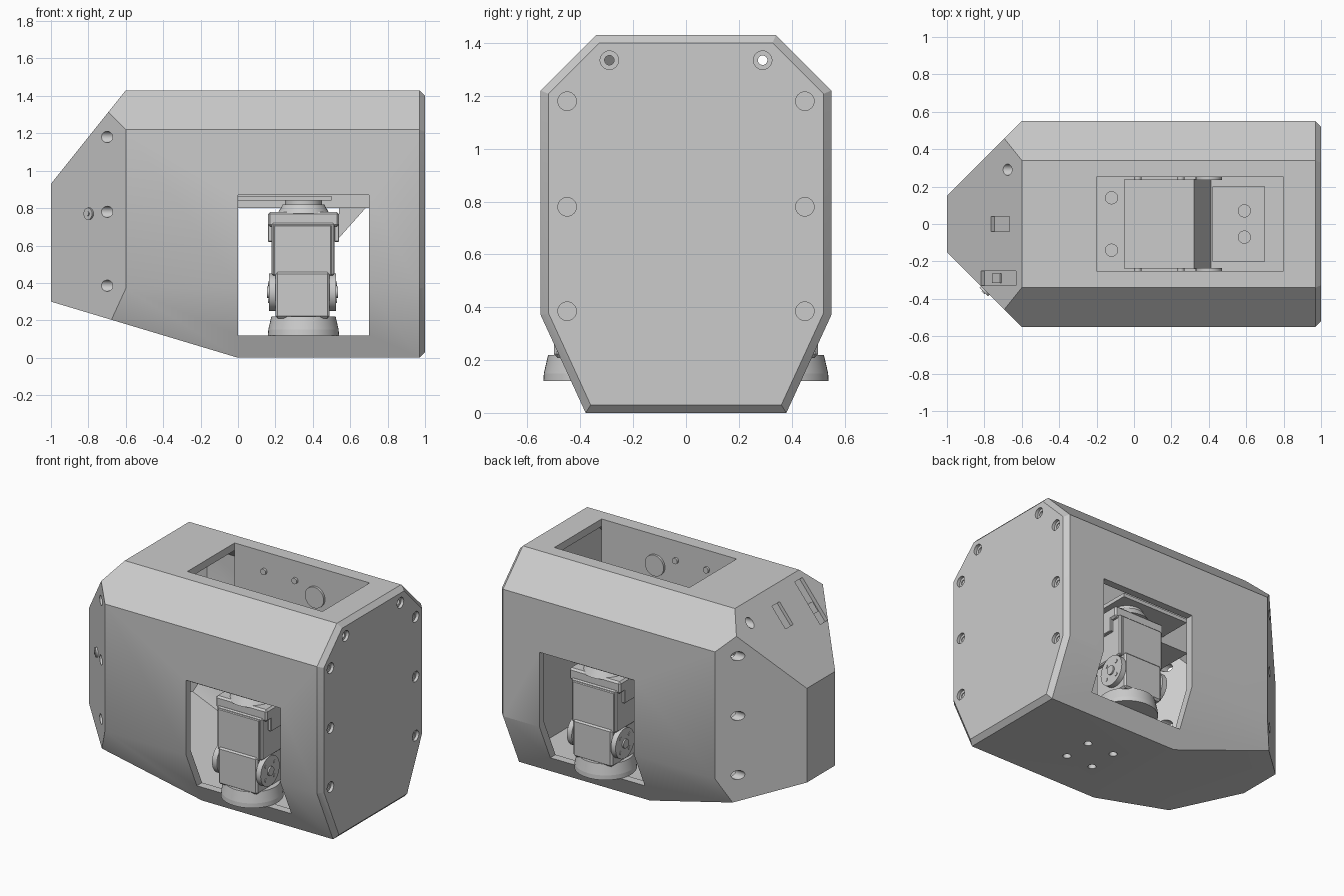
import bpy, bmesh, math
from mathutils import Vector, Matrix

if "Cube" in bpy.data.objects:
    bpy.data.objects.remove(bpy.data.objects["Cube"])

grey = bpy.data.materials.new("light grey")
grey.use_nodes = True
COLOR = (0.6, 0.6, 0.6, 1)
grey.diffuse_color = COLOR
grey.node_tree.nodes["Principled BSDF"].inputs["Base Color"].default_value = COLOR


def finish(name, bm):
    bmesh.ops.recalc_face_normals(bm, faces=bm.faces)
    mesh = bpy.data.meshes.new(name)
    bm.to_mesh(mesh)
    bm.free()
    mesh.materials.append(grey)
    obj = bpy.data.objects.new(name, mesh)
    bpy.context.collection.objects.link(obj)
    return obj


def box(name, lo, hi, bevel=0, turn=None):
    lo, hi = Vector(lo), Vector(hi)
    size = hi - lo
    bm = bmesh.new()
    bmesh.ops.create_cube(bm, size=1)
    bmesh.ops.scale(bm, vec=[abs(c) for c in size], verts=bm.verts)
    if bevel:
        bmesh.ops.bevel(bm, geom=bm.edges[:], offset=bevel, segments=1, affect='EDGES')
    if turn:
        bmesh.ops.transform(bm, matrix=turn, verts=bm.verts)
    bmesh.ops.translate(bm, vec=(lo + hi) / 2, verts=bm.verts)
    return finish(name, bm)


def rod(name, start, end, r1, r2=None, sides=32):
    start, end = Vector(start), Vector(end)
    d = end - start
    bm = bmesh.new()
    spin = d.to_track_quat('Z', 'Y').to_matrix().to_4x4()
    bmesh.ops.create_cone(bm, cap_ends=True, segments=sides, radius1=r1,
                          radius2=r1 if r2 is None else r2, depth=d.length,
                          matrix=Matrix.Translation((start + end) / 2) @ spin)
    return finish(name, bm)


def prism(name, outline, y0, y1):
    bm = bmesh.new()
    face = bm.faces.new([bm.verts.new((x, y0, z)) for x, z in outline])
    new = bmesh.ops.extrude_face_region(bm, geom=[face])["geom"]
    bmesh.ops.translate(bm, vec=(0, y1 - y0, 0),
                        verts=[v for v in new if isinstance(v, bmesh.types.BMVert)])
    return finish(name, bm)


def hull(name, inset, chamfer):
    """Convex body sliced from a block by its outer planes."""
    planes = [((0, 0, 1.43), (0, 0, 1)), ((0, 0, 0), (0, 0, -1))]
    for s in (1, -1):
        planes += [((0, s * .55, 0), (0, s, 0)),
                   ((0, s * .34, 1.43), (0, s, 1)),
                   ((0, s * .38, 0), (0, s * .37, -.17))]
    sides = [(Vector(p), Vector(n).normalized()) for p, n in planes]
    cuts = sides + [(Vector((1, 0, 0)), Vector((1, 0, 0))),
                    (Vector((-1, 0, 0)), Vector((-1, 0, 0))),
                    (Vector((-.6, 0, 1.43)), Vector((-.5, 0, .4)).normalized()),
                    (Vector((0, 0, 0)), Vector((-.3, 0, -1)).normalized())]
    cuts += [(Vector((-.6, s * .55, 0)), Vector((-1, s, 0)).normalized()) for s in (1, -1)]
    if chamfer:
        cuts += [(p + Vector((.97, 0, 0)), (n + Vector((1, 0, 0))).normalized())
                 for p, n in sides]
    bm = bmesh.new()
    bmesh.ops.create_cube(bm, size=4)
    for p, n in cuts:
        cut = bmesh.ops.bisect_plane(bm, geom=bm.verts[:] + bm.edges[:] + bm.faces[:],
                                     plane_co=p - n * inset, plane_no=n, clear_outer=True)
        rim = [e for e in cut["geom_cut"] if isinstance(e, bmesh.types.BMEdge)]
        bmesh.ops.edgenet_fill(bm, edges=rim)
    return finish(name, bm)


def carve(obj, cutters):
    for c in cutters:
        mod = obj.modifiers.new("cut", 'BOOLEAN')
        mod.operation, mod.solver, mod.object = 'DIFFERENCE', 'EXACT', c
    deps = bpy.context.evaluated_depsgraph_get()
    obj_mesh = bpy.data.meshes.new_from_object(obj.evaluated_get(deps))
    obj.modifiers.clear()
    obj.data = obj_mesh
    for c in cutters:
        bpy.data.objects.remove(c)


# Hollow housing with windows, bolt holes and nose recesses
housing = hull("housing", 0, True)
slope = Matrix.Rotation(-math.atan2(.5, .4), 4, 'Y')
cutters = [hull("cavity", .05, False),
           box("side_windows", (0, -1, .12), (.7, 1, .87)),
           box("top_opening", (-.2, -.25, 1.2), (.8, .25, 2)),
           box("nose_recess", (-.87, -.33, 1.25), (-.57, -.25, 1.29), turn=slope),
           box("nose_slot", (-.80, -.04, 1.26), (-.64, .04, 1.32), turn=slope)]
bolts = [(s * y, z) for s in (1, -1)
         for y, z in ((.29, 1.335), (.45, 1.18), (.45, .78), (.45, .385))]
for y, z in bolts:
    cutters += [rod("cap_hole", (.8, y, z), (1.1, y, z), .018),
                rod("counterbore", (.98, y, z), (1.1, y, z), .035)]
    if (y, z) != (-.29, 1.335):
        cutters.append(rod("nose_hole", (-1.2, y, z), (-.5, y, z), .03))
for dx in (-.1, .1):
    for dy in (-.1, .1):
        cutters.append(rod("floor_hole", (.35 + dx, dy, -.1), (.35 + dx, dy, .2), .025))
carve(housing, cutters)

# Screws in the end cap and a port on the nose
for y, z in bolts:
    if z < 1.3:
        rod("cap_screw", (.95, y, z), (.975, y, z), .022)
rod("nose_port", (-.77, -.33, .77), (-.803, -.363, .77), .032)
rod("nose_port_pin", (-.77, -.33, .77), (-.807, -.367, .77), .012)
box("nose_recess_socket", (-.765, -.315, 1.215), (-.695, -.265, 1.235), turn=slope)

# Inner tray below the top opening
box("tray_floor", (-.2, -.27, .8), (.8, .27, .86))
for s in (1, -1):
    box("tray_wall", (-.2, s * .25, .8), (.8, s * .265, 1.4))
    rod("tray_horn", (.4, s * .25, 1.23), (.4, s * .235, 1.23), .07)
    for x in (.02, .25):
        rod("tray_screw", (x, s * .25, 1.3), (x, s * .235, 1.3), .02)
    rod("tray_boss", (-.12, s * .14, .86), (-.12, s * .14, 1.0), .035)
    rod("head_screw", (.59, s * .07, .9), (.59, s * .07, .93), .035)
prism("tray_motor", [(-.05, .84), (-.05, 1.12), (.32, 1.12), (.42, .84)], -.24, .24)
box("head_bracket", (.42, -.2, .84), (.7, .2, .91))
prism("tray_gusset", [(.7, .82), (.54, .82), (.54, .64)], -.18, .18)

# Motor legs on both sides
for s in (1, -1):
    y = s * .35
    rod("foot_base", (.35, y, .12), (.35, y, .15), .19, .188, 48)
    rod("foot_top", (.35, y, .15), (.35, y, .22), .188, .172, 48)
    box("lower_bracket", (.2, s * .22, .21), (.49, s * .5, .46), .012)
    box("motor_body", (.18, s * .21, .44), (.515, s * .48, .72), .008)
    box("motor_face", (.19, s * .46, .44), (.5, s * .49, .71), .005)
    box("upper_bracket", (.16, s * .21, .70), (.54, s * .47, .78), .012)
    for x in (.16, .515):
        box("bracket_arm", (x, s * .26, .62), (x + .025, s * .42, .75), .004)
    rod("top_hub", (.35, y, .77), (.35, y, .82), .14, .11)
    rod("top_horn", (.35, y, .81), (.35, y, .84), .1)
    box("hanger_plate", (0, s * .2, .84), (.5, s * .5, .865))
    for x, d in ((.2, -1), (.49, 1)):
        rod("side_horn", (x, s * .41, .35), (x + d * .035, s * .41, .35), .1)
        rod("side_hub", (x, s * .41, .35), (x + d * .045, s * .41, .35), .03)
        for k in range(4):
            a = math.pi * (k / 2 + .25)
            py, pz = s * .41 + .065 * math.cos(a), .35 + .065 * math.sin(a)
            rod("horn_screw", (x, py, pz), (x + d * .039, py, pz), .012, sides=12)

bpy.ops.object.select_all(action='DESELECT')
for o in bpy.context.collection.objects:
    if o.type == 'MESH':
        o.select_set(True)
        bpy.context.view_layer.objects.active = o
bpy.ops.object.shade_smooth_by_angle(angle=math.radians(30))
